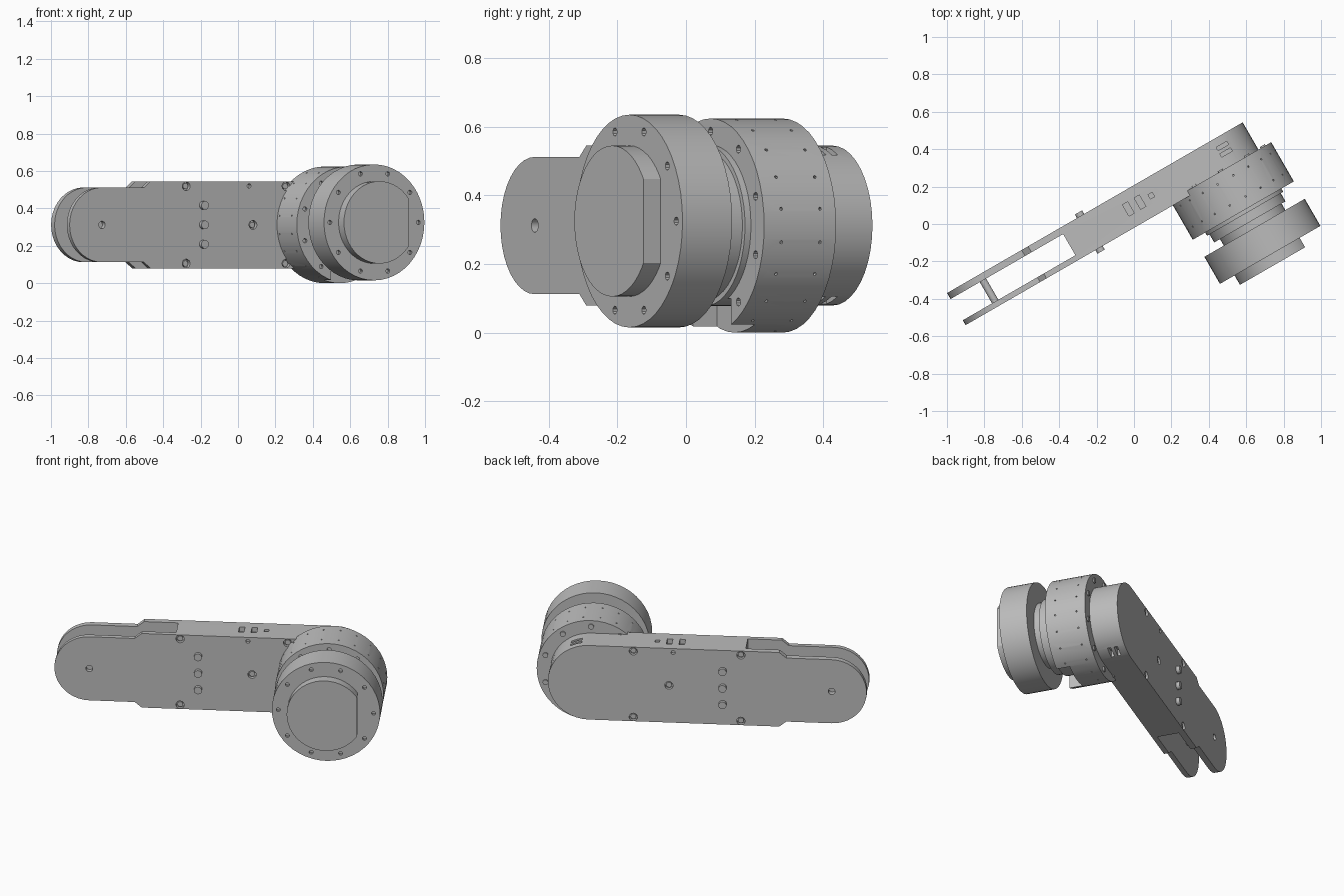
import bpy, bmesh
from math import radians, cos, sin, pi
from mathutils import Matrix, Vector

cube = bpy.data.objects.get("Cube")
if cube:
    bpy.data.objects.remove(cube, do_unlink=True)

# The arm is built along x and then turned about z
TURN = Matrix.Rotation(radians(30), 4, "Z")
MID = 0.312          # height of the arm axis
JOINT = 0.542        # joint axis along the arm
HUB = 0.548, 0.325   # output disc centre
FRONT, BACK = -0.018, 0.18

grey = bpy.data.materials.new("machined grey")
grey.use_nodes = True
grey.diffuse_color = (0.5, 0.5, 0.5, 1)
grey.node_tree.nodes["Principled BSDF"].inputs["Base Color"].default_value = (0.5, 0.5, 0.5, 1)


def rod(bm, x, z, y0, y1, r, seg=14, bevel=False):
    """Cylinder along y."""
    m = Matrix.Translation((x, (y0 + y1) / 2, z)) @ Matrix.Rotation(pi / 2, 4, "X")
    bmesh.ops.create_cone(bm, cap_ends=True, segments=seg, radius1=r, radius2=r,
                          depth=abs(y1 - y0), matrix=m)


def box(bm, x0, x1, y0, y1, z0, z1):
    m = Matrix.Translation(((x0 + x1) / 2, (y0 + y1) / 2, (z0 + z1) / 2))
    m = m @ Matrix.Diagonal((x1 - x0, y1 - y0, z1 - z0, 1))
    bmesh.ops.create_cube(bm, size=1, matrix=m)


def make(name, bm):
    bmesh.ops.recalc_face_normals(bm, faces=bm.faces)
    mesh = bpy.data.meshes.new(name)
    bm.to_mesh(mesh)
    bm.free()
    mesh.materials.append(grey)
    ob = bpy.data.objects.new(name, mesh)
    bpy.context.collection.objects.link(ob)
    ob.matrix_world = TURN
    return ob


def cut(ob, bm):
    """Subtract the solids in bm and drop the cutter."""
    tool = make("cutter", bm)
    tool.hide_render = True
    mod = ob.modifiers.new("cut", "BOOLEAN")
    mod.operation, mod.solver, mod.object = "DIFFERENCE", "EXACT", tool
    bpy.context.view_layer.update()
    result = bpy.data.meshes.new_from_object(
        ob.evaluated_get(bpy.context.evaluated_depsgraph_get()))
    ob.modifiers.clear()
    ob.data = result
    bpy.data.objects.remove(tool, do_unlink=True)


def arc(cx, r, a0, a1, n=20):
    return [(cx + r * cos(radians(a0 + (a1 - a0) * i / n)),
             MID + r * sin(radians(a0 + (a1 - a0) * i / n))) for i in range(n + 1)]


def ring(x, z, r, start):
    return [(x + r * cos(radians(start + 36 * k)), z + r * sin(radians(start + 36 * k)))
            for k in range(10)]


# Link body: side outline, extruded through its thickness
outline = (arc(JOINT, 0.233, -90, 90) + [(-0.55, MID + 0.233), (-0.59, MID + 0.2)]
           + arc(-0.85, 0.2, 90, 270) + [(-0.59, MID - 0.2), (-0.55, MID - 0.233)])
bm = bmesh.new()
face = bm.faces.new([bm.verts.new((x, FRONT, z)) for x, z in outline])
ext = bmesh.ops.extrude_face_region(bm, geom=[face])
bmesh.ops.translate(bm, vec=(0, BACK - FRONT, 0),
                    verts=[v for v in ext["geom"] if isinstance(v, bmesh.types.BMVert)])
body = make("link_body", bm)

# Fork slot, cable slots, vents and screw holes
screws = [(x, MID + s) for x in (-0.33, 0.286) for s in (-0.207, 0.207)] + [(0.082, MID)]
bm = bmesh.new()
box(bm, -1.2, -0.355, 0.012, 0.143, -0.1, 0.8)
top = MID + 0.233
for x, half_x, half_y in ((0.014, 0.016, 0.035), (0.086, 0.016, 0.035), (0.156, 0.013, 0.013)):
    box(bm, x - half_x, x + half_x, 0.085 - half_y, 0.085 + half_y, top - 0.03, top + 0.03)
for side in (-1, 1):
    for y in (0.085, 0.125):
        z = MID + side * 0.22
        box(bm, 0.585, 0.65, y - 0.01, y + 0.01, z - 0.03, z + 0.03)
for y in (FRONT, BACK):
    for x, z in screws:
        rod(bm, x, z, y - 0.022, y + 0.022, 0.024)
    rod(bm, 0.058, 0.52, y - 0.022, y + 0.022, 0.012)
rod(bm, -0.85, MID, FRONT - 0.05, BACK + 0.05, 0.02)
cut(body, bm)

# Screw heads sunk in the holes, and the raised middle column
bm = bmesh.new()
for y, out in ((FRONT, -1), (BACK, 1)):
    for x, z in screws:
        rod(bm, x, z, y - out * 0.03, y - out * 0.008, 0.016)
    for dz in (-0.104, 0, 0.104):
        rod(bm, -0.226, MID + dz, y - out * 0.01, y + out * 0.022, 0.023)
make("body_screws", bm)

# Joint housing with bolt circles, pin holes and a lower notch
bm = bmesh.new()
rod(bm, JOINT, MID, -0.23, 0.012, 0.312, 48)
housing = make("joint_housing", bm)
bm = bmesh.new()
box(bm, 0.44, 0.66, -0.3, -0.15, -0.1, 0.1)
for x, z in ring(JOINT, MID, 0.275, 18):
    for y in (-0.23, 0.012):
        if z > 0.06 or y > 0:
            rod(bm, x, z, y - 0.015, y + 0.015, 0.012, 10)
for k in range(20):
    a = radians(9 + 18 * k)
    axis = Vector((cos(a), 0, sin(a)))
    for y in (-0.17, -0.04):
        m = Matrix.Translation(Vector((JOINT, y, MID)) + axis * 0.312)
        m = m @ axis.to_track_quat("Z", "Y").to_matrix().to_4x4()
        bmesh.ops.create_cone(bm, cap_ends=True, segments=6, radius1=0.005,
                              radius2=0.005, depth=0.02, matrix=m)
cut(housing, bm)

# Bolt heads on the back of the housing
bm = bmesh.new()
for x, z in ring(JOINT, MID, 0.275, 18):
    rod(bm, x, z, 0.0, 0.02, 0.016)
make("housing_bolts", bm)

# Stepped neck between housing and disc
bm = bmesh.new()
rod(bm, JOINT, MID, -0.25, -0.1, 0.235, 48)
rod(bm, JOINT, MID, -0.30, -0.2, 0.22, 48)
rod(bm, HUB[0], HUB[1], -0.36, -0.28, 0.19, 48)
make("joint_neck", bm)

# Output disc with its bolt circle
bm = bmesh.new()
rod(bm, *HUB, -0.507, -0.34, 0.31, 48)
disc = make("output_disc", bm)
bm = bmesh.new()
for x, z in ring(*HUB, 0.273, 0):
    rod(bm, x, z, -0.53, -0.487, 0.012, 10)
cut(disc, bm)

# Front boss with one flat side
bm = bmesh.new()
rod(bm, *HUB, -0.565, -0.49, 0.22, 48)
boss = make("front_boss", bm)
bm = bmesh.new()
box(bm, 0.73, 0.9, -0.7, -0.4, 0, 0.7)
cut(boss, bm)

# Smooth round walls, keep edges sharp
for ob in bpy.context.scene.objects:
    if ob.type == "MESH" and ob.data.materials and ob.data.materials[0] == grey:
        bpy.ops.object.select_all(action="DESELECT")
        ob.select_set(True)
        bpy.context.view_layer.objects.active = ob
        bpy.ops.object.shade_smooth_by_angle(angle=radians(30))
